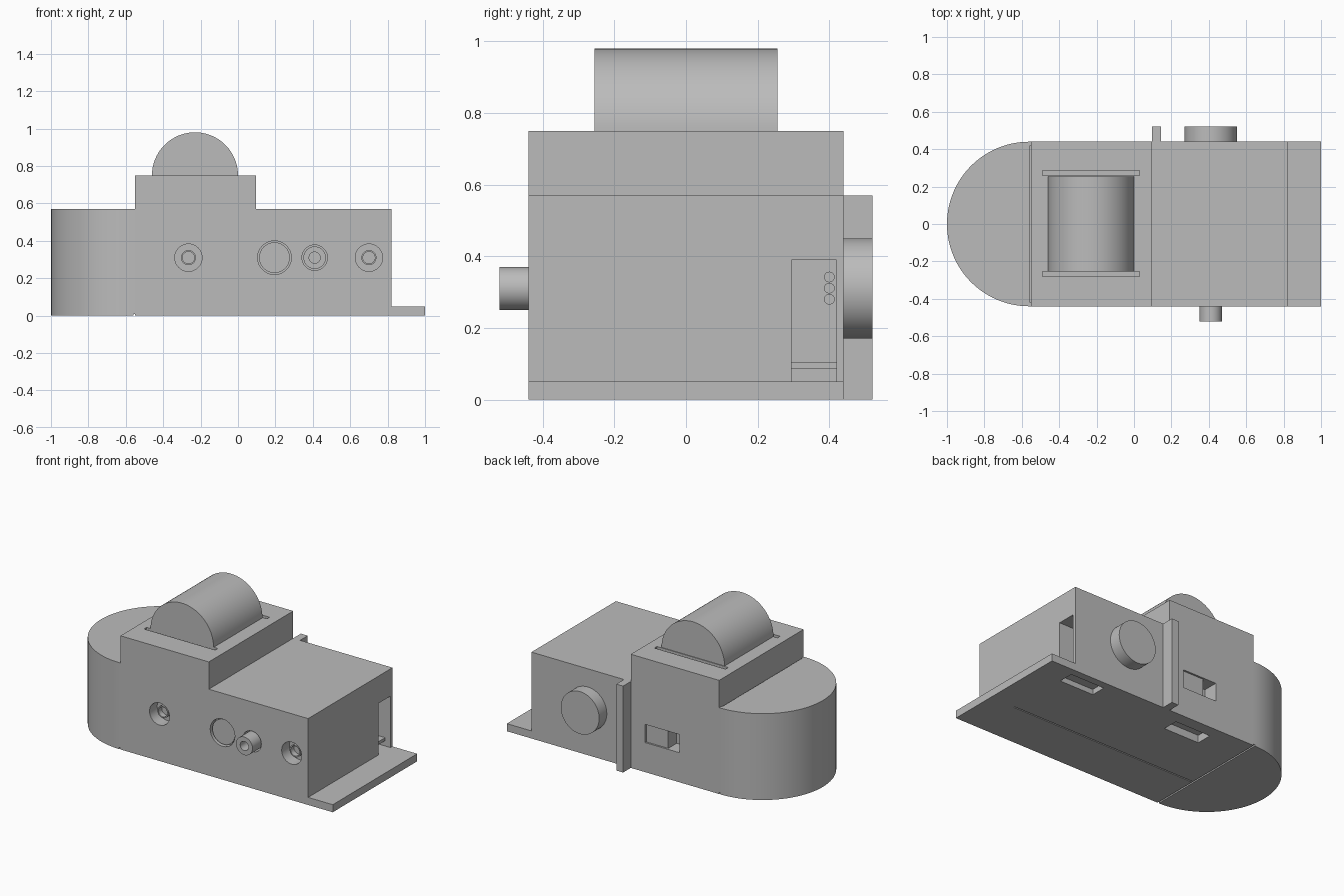
import bpy
import bmesh
from math import radians, pi, sin, cos

old = bpy.data.objects.get("Cube")
if old:
    bpy.data.objects.remove(old, do_unlink=True)

GREY = (0.5, 0.5, 0.5, 1.0)
grey = bpy.data.materials.new("plain_grey")
grey.use_nodes = True
grey.diffuse_color = GREY
grey.node_tree.nodes["Principled BSDF"].inputs["Base Color"].default_value = GREY


def finish(name, bm):
    bmesh.ops.recalc_face_normals(bm, faces=bm.faces)
    mesh = bpy.data.meshes.new(name)
    bm.to_mesh(mesh)
    bm.free()
    mesh.materials.append(grey)
    ob = bpy.data.objects.new(name, mesh)
    bpy.context.collection.objects.link(ob)
    return ob


def prism(name, points, vector):
    """Extrude a closed outline along a vector."""
    bm = bmesh.new()
    face = bm.faces.new([bm.verts.new(p) for p in points])
    ext = bmesh.ops.extrude_face_region(bm, geom=[face])
    moved = [v for v in ext["geom"] if isinstance(v, bmesh.types.BMVert)]
    bmesh.ops.translate(bm, verts=moved, vec=vector)
    return finish(name, bm)


def box(name, x0, x1, y0, y1, z0, z1):
    outline = [(x0, y0, z0), (x1, y0, z0), (x1, y1, z0), (x0, y1, z0)]
    return prism(name, outline, (0, 0, z1 - z0))


def rod(name, x, z, r, y0, y1, n=48):
    """Cylinder lying along y."""
    ring = [(x + r * cos(2 * pi * i / n), y0, z + r * sin(2 * pi * i / n)) for i in range(n)]
    return prism(name, ring, (0, y1 - y0, 0))


def combine(target, other, operation):
    mod = target.modifiers.new("combine", "BOOLEAN")
    mod.operation = operation
    mod.solver = "EXACT"
    mod.object = other
    bpy.context.view_layer.objects.active = target
    bpy.ops.object.modifier_apply(modifier=mod.name)
    bpy.data.objects.remove(other, do_unlink=True)


def cut(target, cutter):
    combine(target, cutter, "DIFFERENCE")


W = 0.44       # half depth of the housing
ROOF = 0.57
STEP = 0.75
END = 0.82
AXIS = 0.31    # height of the front fittings

# Stepped housing with a rounded end
profile = [(-0.55, 0), (END, 0), (END, ROOF), (0.095, ROOF), (0.095, STEP), (-0.55, STEP)]
housing = prism("housing", [(x, -W, z) for x, z in profile], (0, 2 * W, 0))
arc = [(-0.56 - W * sin(pi * i / 48), W * cos(pi * i / 48), 0) for i in range(49)]
rounded = prism("rounded_end", [(-0.5, W, 0)] + arc + [(-0.5, -W, 0)], (0, 0, ROOF))
combine(housing, rounded, "UNION")

# Seams in the underside and at the foot of the raised block
cut(housing, box("seam", -0.56, -0.55, -0.6, 0.6, -0.05, 0.01))
cut(housing, box("seam", -0.55, 0.9, -0.124, -0.116, -0.05, 0.01))
cut(housing, box("seam", -0.556, -0.55, -0.42, 0.42, 0.54, 0.6))

# Slots at both ends of the roller
for y in (0.26, -0.28):
    cut(housing, box("roller_slot", -0.49, 0.03, y, y + 0.027, 0.65, 0.85))

# Side port, underside wells and switch opening
cut(housing, box("port", 0.56, 0.9, 0.295, 0.42, 0.05, 0.39))
cut(housing, box("well", 0.56, 0.81, 0.29, 0.39, -0.05, 0.035))
cut(housing, box("well", -0.28, -0.02, 0.255, 0.36, -0.05, 0.05))
cut(housing, box("switch_opening", -0.26, -0.01, 0.34, 0.6, 0.195, 0.315))

# Front bores
for x, r, depth in ((-0.265, 0.073, 0.08), (0.70, 0.073, 0.08), (0.195, 0.09, 0.04), (0.41, 0.068, 0.06)):
    cut(housing, rod("bore", x, AXIS, r, -0.6, -W + depth))

# Roller showing above the raised block
n = 48
half = [(-0.23 + 0.23 * cos(pi * i / n), -0.255, STEP + 0.23 * sin(pi * i / n)) for i in range(n + 1)]
prism("roller", half, (0, 0.51, 0))

# Base flange and rear rail
box("base_flange", END, 1.0, -W, W, 0, 0.05)
box("rear_rail", 0.095, 0.145, W, 0.52, 0, ROOF)

# Front fittings: screw sleeves, round button and hollow knob
for side, x in (("right", -0.265), ("left", 0.70)):
    sleeve = rod(side + "_screw_sleeve", x, AXIS, 0.04, -W + 0.035, -W + 0.08)
    cut(sleeve, rod("sleeve_hole", x, AXIS, 0.032, -0.6, -W + 0.07))
rod("round_button", 0.195, AXIS, 0.082, -W + 0.012, -W + 0.04)
knob = rod("front_knob", 0.41, AXIS, 0.06, -0.52, -W + 0.06)
cut(knob, rod("knob_hole", 0.41, AXIS, 0.03, -0.6, -W))

# Rear dial
rod("rear_dial", 0.41, AXIS, 0.14, W, 0.52, 64)

# Switch slider in its opening
box("switch_slider", -0.17, -0.01, 0.34, W - 0.012, 0.195, 0.315)

# Port ledge and pins
box("port_ledge", 0.56, 0.78, 0.295, 0.42, 0.085, 0.105)
for i in range(3):
    z = 0.28 + 0.031 * i
    ring = [(0.56, 0.4 + 0.015 * cos(pi * k / 8), z + 0.015 * sin(pi * k / 8)) for k in range(16)]
    prism("port_pin_%d" % (i + 1), ring, (0.12, 0, 0))

# Smooth the round surfaces, keep edges crisp
bpy.ops.object.select_all(action="DESELECT")
for ob in bpy.context.collection.objects:
    if ob.type == "MESH":
        ob.select_set(True)
        bpy.context.view_layer.objects.active = ob
bpy.ops.object.shade_smooth_by_angle(angle=radians(30))
